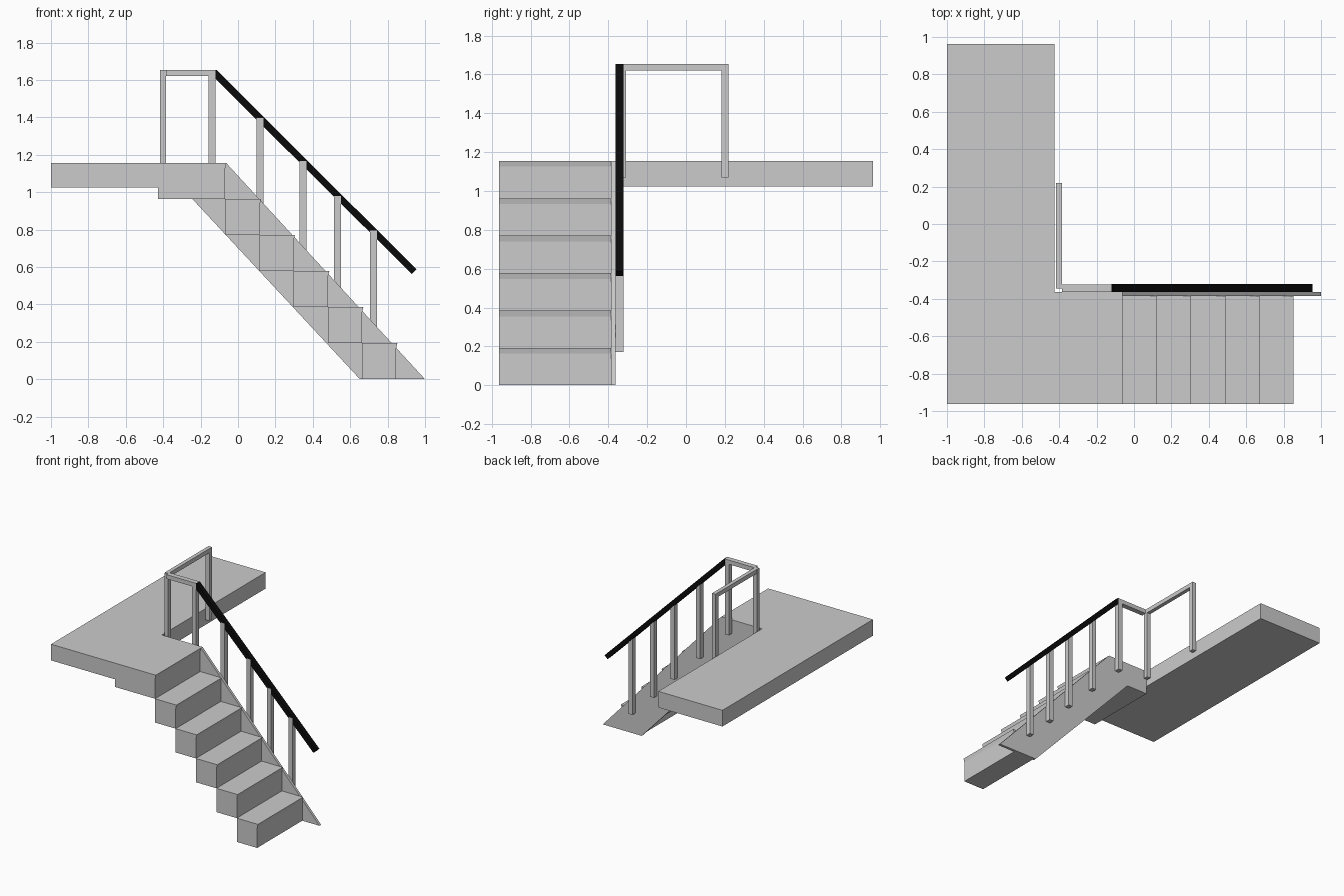
import bpy

if "Cube" in bpy.data.objects:
    bpy.data.objects.remove(bpy.data.objects["Cube"])

RISE = 0.1925
TOP = 6 * RISE
Y_FRONT, Y_STAIR, Y_PLATE = -0.962, -0.385, -0.364   # stair width and stringer faces
Y_RAIL = -0.323


def mesh_object(name, verts, faces):
    mesh = bpy.data.meshes.new(name)
    mesh.from_pydata(verts, [], faces)
    mesh.update()
    obj = bpy.data.objects.new(name, mesh)
    bpy.context.collection.objects.link(obj)
    return obj


def prism(name, profile, y0, y1):
    """Extrude a counter-clockwise xz profile from y0 to y1."""
    n = len(profile)
    verts = [(x, y, z) for y in (y0, y1) for x, z in profile]
    faces = [tuple(range(n)), tuple(range(2 * n - 1, n - 1, -1))]
    faces += [(i, i + n, (i + 1) % n + n, (i + 1) % n) for i in range(n)]
    return mesh_object(name, verts, faces)


def box(name, x0, x1, y0, y1, z0, z1):
    return prism(name, [(x0, z0), (x1, z0), (x1, z1), (x0, z1)], y0, y1)


# Upper landing
box("landing", -1.0, -0.426, Y_FRONT, 0.962, 1.024, TOP)

# Steps, each a block with a slightly sloped nosing
edges = [-0.427, -0.069, 0.116, 0.297, 0.481, 0.663, 0.845]
for i in range(6):
    x0, x1 = edges[i], edges[i + 1]
    z1 = TOP - i * RISE
    z0 = z1 - RISE
    prism(f"step_{i + 1}",
          [(x0, z0), (x1, z0), (x1, z1 - 0.03), (x1 + 0.007, z1), (x0, z1)],
          Y_FRONT, Y_STAIR)

# Side stringer plate
prism("stringer",
      [(-0.427, TOP), (-0.427, TOP - RISE), (-0.243, TOP - RISE),
       (0.652, 0.0), (1.0, 0.0), (-0.062, TOP)],
      Y_STAIR, Y_PLATE)

# Posts along the stair: centre x, bottom z, top z
stair_posts = [(-0.139, 1.045, 1.64), (0.117, 0.785, 1.397), (0.347, 0.555, 1.168),
               (0.532, 0.36, 0.98), (0.725, 0.17, 0.794)]
for i, (x, z0, z1) in enumerate(stair_posts):
    box(f"stair_post_{i + 1}", x - 0.018, x + 0.018, Y_PLATE, Y_RAIL, z0, z1)

# Posts along the landing edge
for i, y in enumerate((-0.326, 0.202)):
    box(f"landing_post_{i + 1}", -0.418, -0.385, y - 0.018, y + 0.018, 1.07, 1.65)

# Level rails joining the posts
box("landing_rail", -0.417, -0.386, -0.34, 0.22, 1.62, 1.654)
box("corner_rail", -0.386, -0.121, Y_PLATE, Y_RAIL, 1.62, 1.654)

# Sloping black handrail
handrail = prism("handrail",
                 [(-0.121, 1.606), (0.929, 0.563), (0.954, 0.588), (-0.115, 1.654), (-0.121, 1.654)],
                 Y_PLATE + 0.001, Y_RAIL + 0.001)
black = bpy.data.materials.new("black")
black.diffuse_color = (0.003, 0.003, 0.003, 1)
black.use_nodes = True
black.node_tree.nodes["Principled BSDF"].inputs["Base Color"].default_value = black.diffuse_color
handrail.data.materials.append(black)
